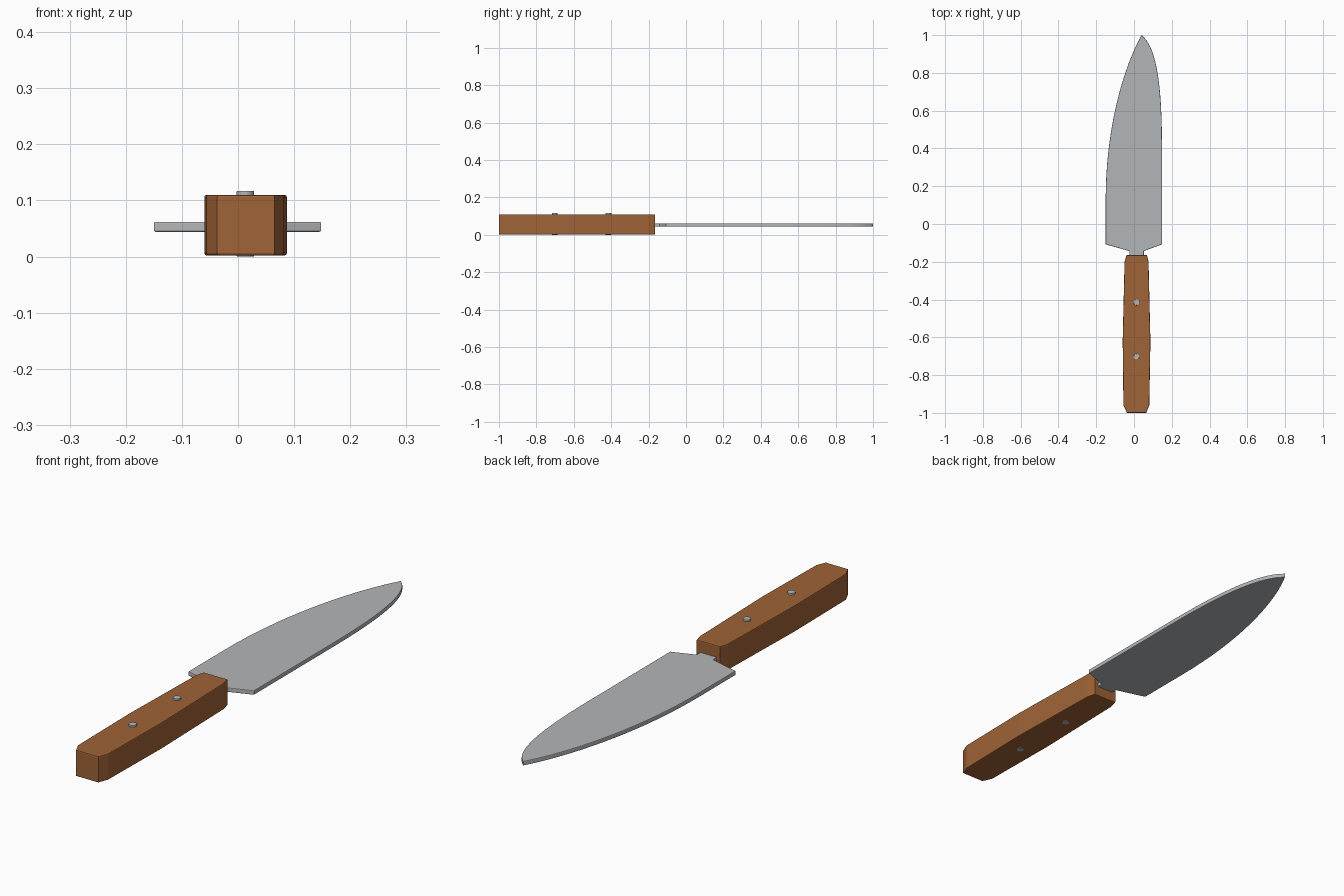
import bpy, bmesh, math
from mathutils import Vector
from mathutils.geometry import interpolate_bezier

if "Cube" in bpy.data.objects:
    bpy.data.objects.remove(bpy.data.objects["Cube"])


def material(name, rgb):
    m = bpy.data.materials.new(name)
    m.diffuse_color = (*rgb, 1)
    m.use_nodes = True
    m.node_tree.nodes["Principled BSDF"].inputs["Base Color"].default_value = m.diffuse_color
    return m


steel = material("steel", (0.45, 0.465, 0.48))
wood = material("brown wood", (0.35, 0.125, 0.038))


def plate(name, outline, z0, z1, mat, bevel):
    """Extrude a flat outline from z0 to z1 and soften its top and bottom rims."""
    bm = bmesh.new()
    face = bm.faces.new([bm.verts.new((x, y, z0)) for x, y in outline])
    top = bmesh.ops.extrude_face_region(bm, geom=[face])["geom"]
    for v in top:
        if isinstance(v, bmesh.types.BMVert):
            v.co.z = z1
    bmesh.ops.recalc_face_normals(bm, faces=bm.faces)
    rims = [e for e in bm.edges if abs(e.verts[0].co.z - e.verts[1].co.z) < 1e-6]
    bmesh.ops.bevel(bm, geom=rims, offset=bevel, segments=2, profile=0.5,
                    affect='EDGES', clamp_overlap=True)
    me = bpy.data.meshes.new(name)
    bm.to_mesh(me)
    bm.free()
    me.materials.append(mat)
    ob = bpy.data.objects.new(name, me)
    bpy.context.collection.objects.link(ob)
    return ob


def curve(points, n):
    pts = [Vector((x, y, 0)) for x, y in points]
    return [(p.x, p.y) for p in interpolate_bezier(*pts, n)]


# Blade: two curved sides meeting at the tip, sloped heel and narrow tang
right = curve([(0.148, 0.42), (0.148, 0.8), (0.105, 0.95), (0.04, 1.0)], 16)
left = curve([(0.04, 1.0), (-0.06, 0.82), (-0.15, 0.5), (-0.15, 0.13)], 18)
blade = [(0.052, -0.3), (0.052, -0.143), (0.148, -0.108)] + right + left[1:] \
    + [(-0.15, -0.108), (-0.024, -0.143), (-0.024, -0.3)]
plate("blade", blade, 0.044, 0.062, steel, 0.003)

# Handle: gently swelling bar with clipped corners
handle = [(-0.037, -1.0), (0.065, -1.0), (0.081, -0.96), (0.087, -0.62),
          (0.077, -0.2), (0.068, -0.165), (-0.04, -0.165), (-0.05, -0.2),
          (-0.06, -0.62), (-0.056, -0.96)]
plate("handle", handle, 0.002, 0.11, wood, 0.004)

# Rivets: pins right through the handle
for i, y in enumerate((-0.415, -0.702)):
    ring = [(0.013 + 0.0155 * math.cos(a * math.tau / 24),
             y + 0.0155 * math.sin(a * math.tau / 24)) for a in range(24)]
    plate(f"rivet_{i + 1}", ring, 0.0, 0.117, steel, 0.0015)
